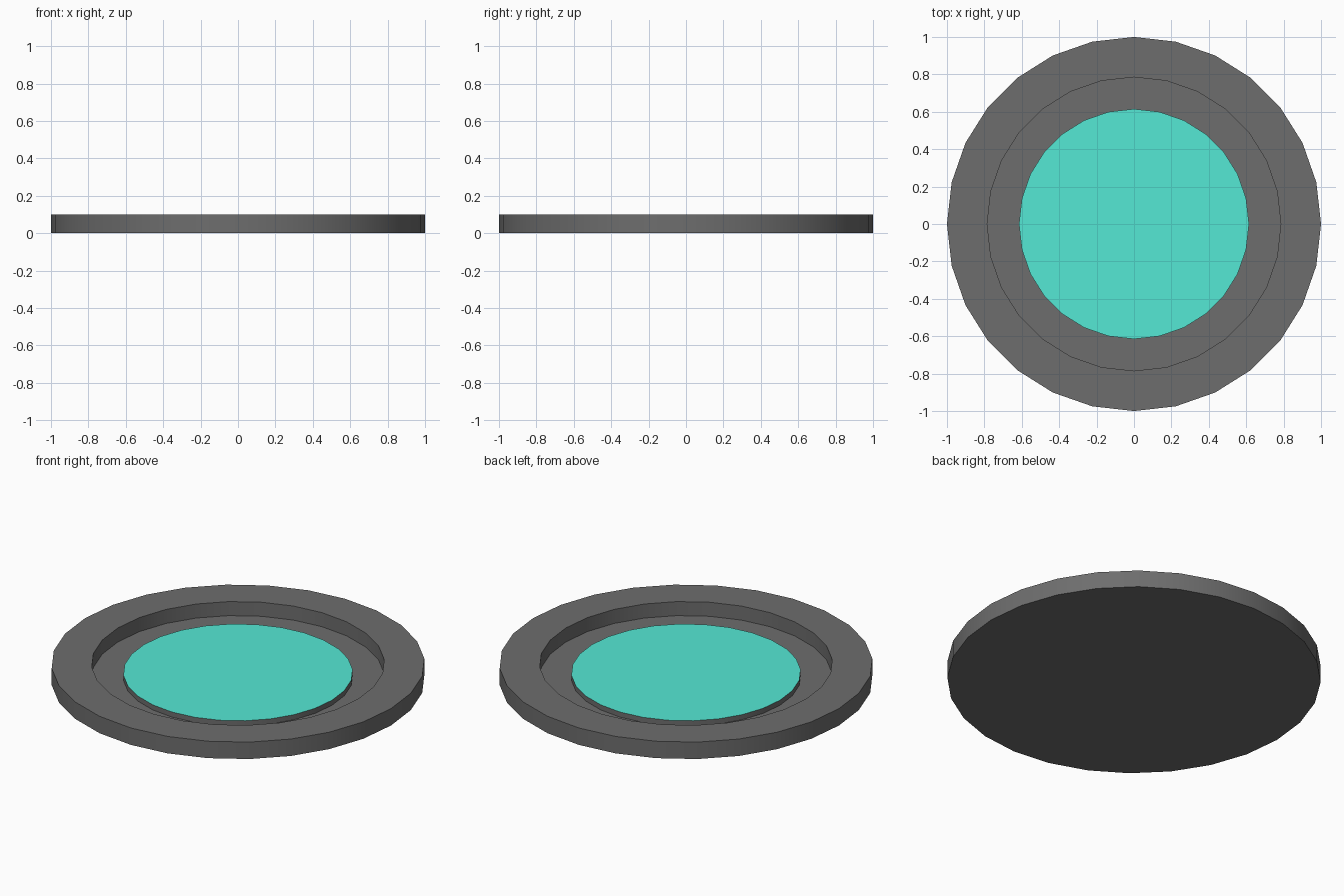
import bpy, bmesh, math

if "Cube" in bpy.data.objects:
    bpy.data.objects.remove(bpy.data.objects["Cube"])

SIDES = 28


def material(name, color):
    mat = bpy.data.materials.new(name)
    mat.diffuse_color = color
    mat.use_nodes = True
    mat.node_tree.nodes["Principled BSDF"].inputs["Base Color"].default_value = mat.diffuse_color
    return mat


def lathe(name, profile, mats):
    """Revolve (radius, z) points around z and close both ends with flat caps."""
    bm = bmesh.new()
    rings = []
    for r, z in profile:
        angles = [2 * math.pi * i / SIDES for i in range(SIDES)]
        rings.append([bm.verts.new((r * math.cos(a), r * math.sin(a), z)) for a in angles])
    for low, high in zip(rings, rings[1:]):
        for i in range(SIDES):
            j = (i + 1) % SIDES
            bm.faces.new((low[i], low[j], high[j], high[i]))
    bm.faces.new(rings[0][::-1])
    bm.faces.new(rings[-1])
    bmesh.ops.recalc_face_normals(bm, faces=bm.faces)
    mesh = bpy.data.meshes.new(name)
    bm.to_mesh(mesh)
    bm.free()
    for mat in mats:
        mesh.materials.append(mat)
    obj = bpy.data.objects.new(name, mesh)
    bpy.context.collection.objects.link(obj)
    bpy.ops.object.select_all(action='DESELECT')
    obj.select_set(True)
    bpy.context.view_layer.objects.active = obj
    bpy.ops.object.shade_smooth_by_angle(angle=math.radians(30))
    return obj


dark = material("dark_grey", (0.155, 0.155, 0.155, 1))
teal = material("teal", (0.09, 0.81, 0.66, 1))

# Dish: flat underside, outer wall, raised rim, recessed floor
FLOOR = 0.017
lathe("dish_rim", [(1.0, 0), (1.0, 0.1), (0.785, 0.1), (0.785, FLOOR)], [dark])

# Raised centre pad: dark sides with a teal top
pad = lathe("centre_pad", [(0.615, FLOOR), (0.615, 0.047)], [dark, teal])
for face in pad.data.polygons:
    if face.normal.z > 0.9:
        face.material_index = 1
